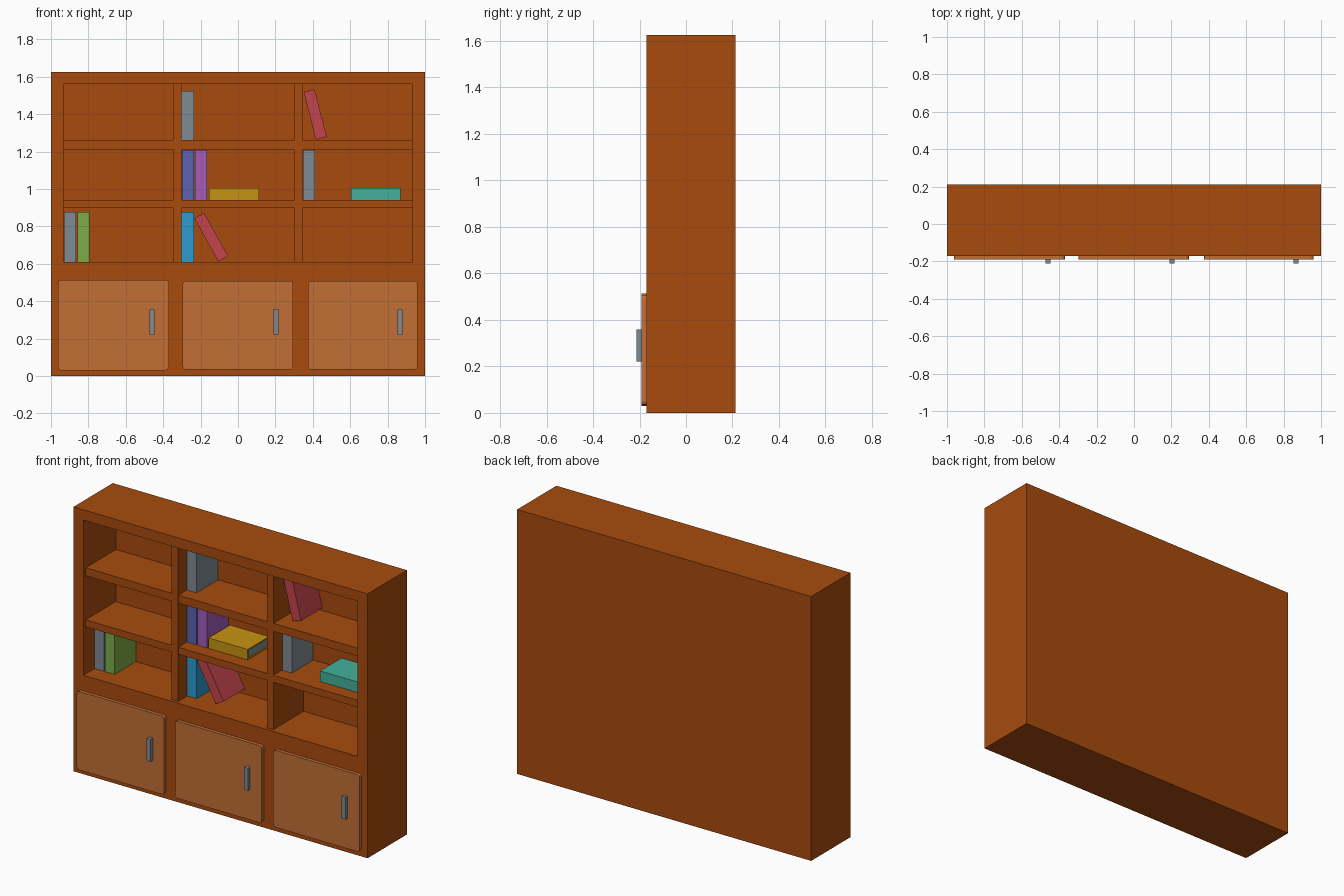
import bpy, bmesh, math
from mathutils import Matrix, Vector

if "Cube" in bpy.data.objects:
    bpy.data.objects.remove(bpy.data.objects["Cube"])


def mat(name, r, g, b):
    def lin(c):
        c /= 255
        return c / 12.92 if c <= 0.04045 else ((c + 0.055) / 1.055) ** 2.4
    m = bpy.data.materials.new(name)
    m.diffuse_color = (lin(r), lin(g), lin(b), 1)
    m.use_nodes = True
    m.node_tree.nodes["Principled BSDF"].inputs["Base Color"].default_value = m.diffuse_color
    return m


WOOD = mat("wood", 168, 75, 13)
DOOR = mat("light_wood", 194, 110, 53)
GREY = mat("grey", 128, 139, 147)
INDIGO = mat("indigo", 90, 101, 176)
PURPLE = mat("purple", 166, 92, 186)
YELLOW = mat("yellow", 198, 147, 18)
TEAL = mat("teal", 68, 177, 156)
GREEN = mat("green", 125, 171, 72)
BLUE = mat("blue", 44, 155, 206)
RED = mat("red", 196, 68, 76)


def add_box(bm, lo, hi, index=0):
    lo, hi = Vector(lo), Vector(hi)
    m = Matrix.Translation((lo + hi) / 2) @ Matrix.Diagonal((*(hi - lo), 1))
    verts = bmesh.ops.create_cube(bm, size=1, matrix=m)["verts"]
    for f in {f for v in verts for f in v.link_faces}:
        f.material_index = index
    return verts


def finish(bm, name, *mats):
    bmesh.ops.recalc_face_normals(bm, faces=bm.faces)
    me = bpy.data.meshes.new(name)
    bm.to_mesh(me)
    bm.free()
    for m in mats:
        me.materials.append(m)
    ob = bpy.data.objects.new(name, me)
    bpy.context.collection.objects.link(ob)
    return ob


def box(name, lo, hi, m, round_corners=0):
    bm = bmesh.new()
    add_box(bm, lo, hi)
    if round_corners:  # round the four edges that run along y
        edges = [e for e in bm.edges
                 if abs(e.verts[0].co.y - e.verts[1].co.y) > 1e-4]
        bmesh.ops.bevel(bm, geom=edges, offset=round_corners, segments=4,
                        profile=0.5, affect='EDGES')
    return finish(bm, name, m)


FRONT, BACK, INNER = -0.17, 0.2125, 0.145

# carcass: a block with one large recess above the cupboards
bm = bmesh.new()
add_box(bm, (-1, FRONT, 0), (1, BACK, 1.625))
face = min(bm.faces, key=lambda f: f.calc_center_median().y)
bmesh.ops.inset_individual(bm, faces=[face], thickness=0.05)
for v in face.verts:
    v.co.x = math.copysign(0.932, v.co.x)
    v.co.z = 1.562 if v.co.z > 0.8 else 0.608
ext = bmesh.ops.extrude_discrete_faces(bm, faces=[face])["faces"][0]
for v in ext.verts:
    v.co.y = INNER
finish(bm, "cabinet_body", WOOD)

# dividers and shelves, set slightly back
for i, (a, b) in enumerate([(-0.347, -0.302), (0.302, 0.345)]):
    box(f"divider_{i}", (a, -0.150, 0.608), (b, INNER, 1.562), WOOD)
for i, (a, b) in enumerate([(0.898, 0.941), (1.212, 1.261)]):
    box(f"shelf_{i}", (-0.932, -0.149, a), (0.932, INNER, b), WOOD)

# cupboard doors with bar handles
for i, (a, b, z0, z1) in enumerate([(-0.963, -0.370, 0.030, 0.513),
                                    (-0.296, 0.295, 0.034, 0.508),
                                    (0.373, 0.960, 0.034, 0.508)]):
    box(f"door_{i}", (a, -0.191, z0), (b, FRONT, z1), DOOR, 0.018)
    h = (-0.459, 0.204, 0.867)[i]
    box(f"handle_{i}", (h - 0.013, -0.2125, 0.222),
        (h + 0.013, -0.191, 0.359), GREY)


def book(name, x, z, m, w=0.065, h=0.266, angle=0.0):
    """Book centred on (x, z); angle leans its top to the right."""
    y0, y1, t = -0.065, 0.142, 0.008
    bm = bmesh.new()
    add_box(bm, (-w / 2, y0, -h / 2), (-w / 2 + t, y1, h / 2))   # covers
    add_box(bm, (w / 2 - t, y0, -h / 2), (w / 2, y1, h / 2))
    add_box(bm, (-w / 2 + t, y0, -h / 2), (w / 2 - t, y0 + t, h / 2))  # spine
    add_box(bm, (-w / 2 + t, y0 + t, -h / 2 + 0.006),
            (w / 2 - t, y1 - 0.006, h / 2 - 0.006), 1)           # pages
    ob = finish(bm, name, m, GREY)
    ob.matrix_world = (Matrix.Translation((x, 0, z))
                       @ Matrix.Rotation(math.radians(angle), 4, 'Y'))


# standing books
LOW, MID, TOP = 0.743, 1.074, 1.391
for name, x, z, m in [("book_grey_low", -0.898, LOW, GREY),
                      ("book_green", -0.826, LOW, GREEN),
                      ("book_blue", -0.269, LOW, BLUE),
                      ("book_indigo", -0.268, MID, INDIGO),
                      ("book_purple", -0.198, MID, PURPLE),
                      ("book_grey_mid", 0.379, MID, GREY),
                      ("book_grey_top", -0.269, TOP, GREY)]:
    book(name, x, z, m)

# lying books
book("book_yellow", -0.022, 0.973, YELLOW, angle=90)
book("book_teal", 0.737, 0.973, TEAL, angle=90)

# leaning books
book("book_red_low", -0.143, 0.742, RED, w=0.06, h=0.263, angle=-29)
book("book_red_top", 0.413, 1.398, RED, w=0.06, h=0.262, angle=-14.3)
